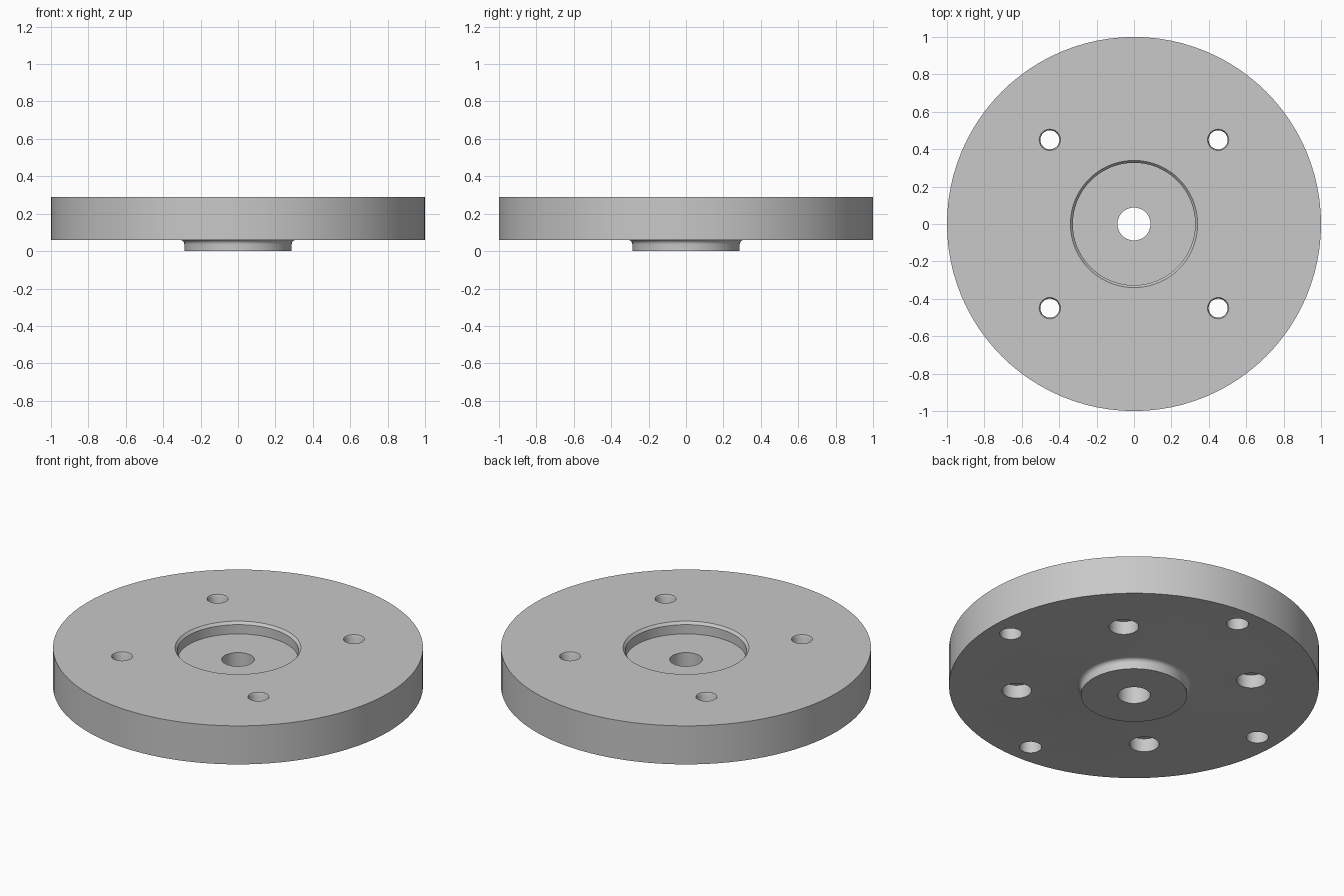
import bpy, bmesh, math
from mathutils import Matrix

cube = bpy.data.objects.get("Cube")
if cube:
    bpy.data.objects.remove(cube, do_unlink=True)

# Single plain metal colour
grey = bpy.data.materials.new("plain_grey")
grey.use_nodes = True
colour = (0.58, 0.58, 0.58, 1)
grey.diffuse_color = colour
grey.node_tree.nodes["Principled BSDF"].inputs["Base Color"].default_value = colour


def lathe(name, profile, steps, closed, places=((0, 0),)):
    """Revolve (radius, height) points about z, with a copy at each place."""
    bm = bmesh.new()
    verts = [bm.verts.new((r, 0, z)) for r, z in profile]
    edges = [bm.edges.new(pair) for pair in zip(verts, verts[1:])]
    if closed:
        edges.append(bm.edges.new((verts[-1], verts[0])))
    bmesh.ops.spin(bm, geom=verts + edges, cent=(0, 0, 0), axis=(0, 0, 1),
                   angle=math.tau, steps=steps, use_merge=True)
    bmesh.ops.remove_doubles(bm, verts=bm.verts, dist=1e-5)
    source = bm.verts[:] + bm.edges[:] + bm.faces[:]
    for x, y in places[1:]:
        copy = bmesh.ops.duplicate(bm, geom=source)["geom"]
        moved = [v for v in copy if isinstance(v, bmesh.types.BMVert)]
        bmesh.ops.translate(bm, verts=moved, vec=(x, y, 0))
    first = [v for v in source if isinstance(v, bmesh.types.BMVert)]
    bmesh.ops.translate(bm, verts=first, vec=(*places[0], 0))
    bmesh.ops.recalc_face_normals(bm, faces=bm.faces)
    mesh = bpy.data.meshes.new(name)
    bm.to_mesh(mesh)
    bm.free()
    mesh.materials.append(grey)
    obj = bpy.data.objects.new(name, mesh)
    bpy.context.collection.objects.link(obj)
    return obj


TOP, UNDER, FLOOR = 0.29, 0.06, 0.22
BORE, BOSS, FILLET = 0.088, 0.287, 0.024

# Disc with a recess above, a filleted boss below and a central bore
fillet = [(BOSS + FILLET * (1 - math.cos(a)), UNDER - FILLET * (1 - math.sin(a)))
          for a in (math.pi / 2 * i / 6 for i in range(7))]
profile = [(BORE, 0), (BOSS, 0), *fillet, (1, UNDER), (1, TOP),
           (0.34, TOP), (0.327, TOP - 0.015), (0.327, FLOOR), (BORE, FLOOR)]
disc = lathe("flange_disc", profile, 96, True)

# Four bolt holes, chamfered above and counterbored below
bolt_profile = [(0, 0), (0.08, 0), (0.08, UNDER + 0.08), (0.051, UNDER + 0.08),
                (0.051, TOP - 0.012), (0.057, TOP), (0.057, TOP + 0.1), (0, TOP + 0.1)]
corners = [(x, y) for x in (-0.45, 0.45) for y in (-0.45, 0.45)]
bolt_cutter = lathe("bolt_hole_cutter", bolt_profile, 32, False, corners)

# Four blind pin holes in the underside
pin_profile = [(0, 0), (0.06, 0), (0.06, UNDER + 0.15), (0, UNDER + 0.15)]
axes = [(0.87, 0), (-0.87, 0), (0, 0.87), (0, -0.87)]
pin_cutter = lathe("pin_hole_cutter", pin_profile, 32, False, axes)

bpy.ops.object.select_all(action="DESELECT")
disc.select_set(True)
bpy.context.view_layer.objects.active = disc
for cutter in (bolt_cutter, pin_cutter):
    cutter.hide_render = True
    mod = disc.modifiers.new(cutter.name, "BOOLEAN")
    mod.operation = "DIFFERENCE"
    mod.solver = "EXACT"
    mod.object = cutter
    bpy.ops.object.modifier_apply(modifier=mod.name)
    bpy.data.objects.remove(cutter, do_unlink=True)

bpy.ops.object.shade_smooth_by_angle(angle=math.radians(30))
